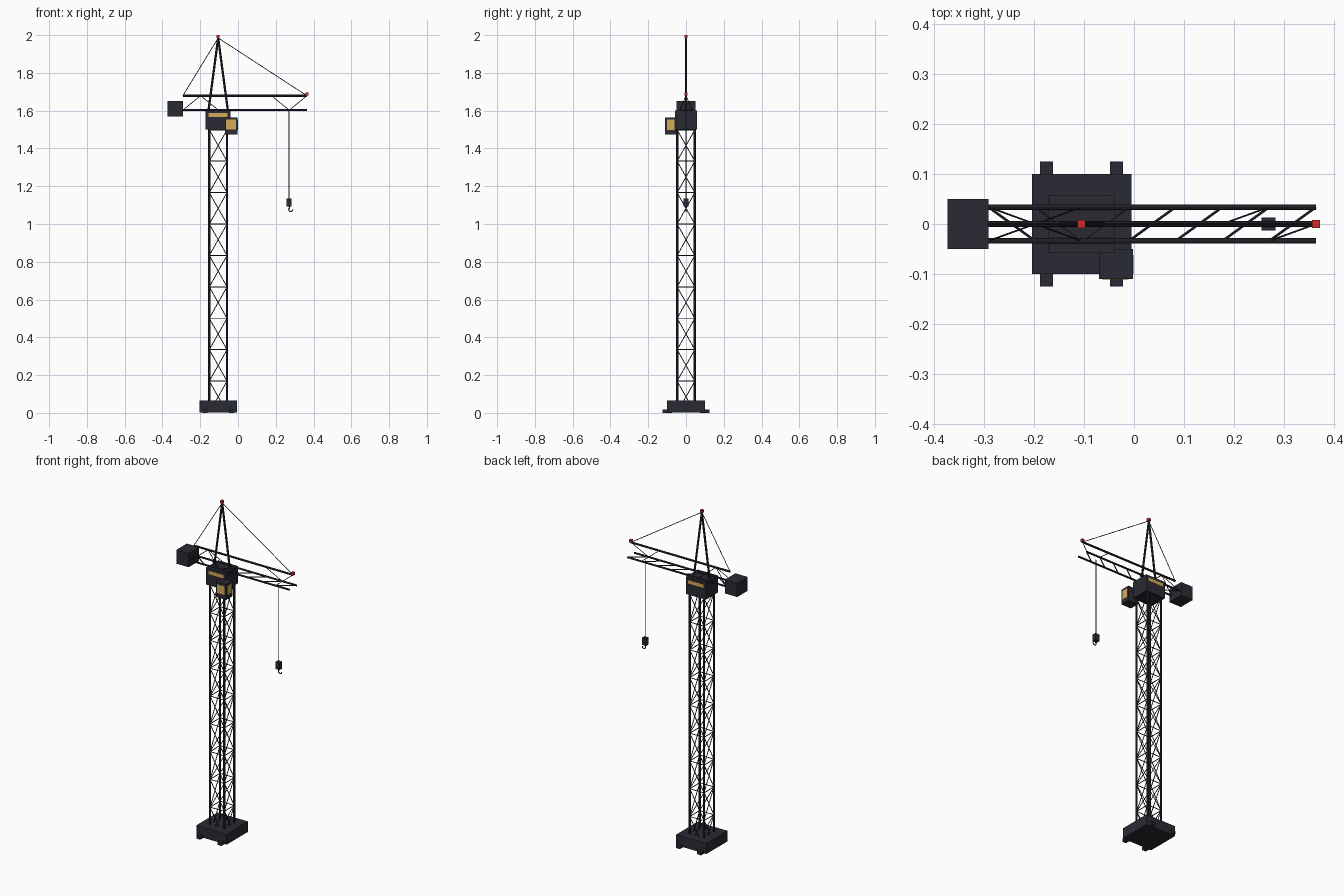
import bpy, bmesh, math
from mathutils import Vector, Matrix

default = bpy.data.objects.get("Cube")
if default:
    bpy.data.objects.remove(default, do_unlink=True)


def material(name, rgb):
    m = bpy.data.materials.new(name)
    m.use_nodes = True
    m.diffuse_color = (*rgb, 1)
    bsdf = next(n for n in m.node_tree.nodes if n.type == 'BSDF_PRINCIPLED')
    bsdf.inputs["Base Color"].default_value = (*rgb, 1)
    return m


STEEL = material("dark steel", (0.023, 0.023, 0.034))
AMBER = material("amber glass", (0.68, 0.41, 0.1))
RED = material("red lamp", (0.62, 0.025, 0.025))


def finish(name, bm, mat):
    mesh = bpy.data.meshes.new(name)
    bm.to_mesh(mesh)
    bm.free()
    mesh.materials.append(mat)
    obj = bpy.data.objects.new(name, mesh)
    bpy.context.scene.collection.objects.link(obj)
    return obj


def box(name, x, y, z, mat=STEEL):
    """Box from (min, max) ranges on each axis."""
    bm = bmesh.new()
    centre = Vector([sum(r) / 2 for r in (x, y, z)])
    size = [r[1] - r[0] for r in (x, y, z)]
    bmesh.ops.create_cube(bm, size=1, matrix=Matrix.Translation(centre) @ Matrix.Diagonal((*size, 1)))
    return finish(name, bm, mat)


def tubes(name, segments, width, sides=8):
    """Faceted round bars joining pairs of points, in one object."""
    bm = bmesh.new()
    for a, b in segments:
        a, b = Vector(a), Vector(b)
        turn = (b - a).to_track_quat('Z', 'Y').to_matrix().to_4x4()
        bmesh.ops.create_cone(bm, cap_ends=True, segments=sides, radius1=width / 2, radius2=width / 2,
                              depth=(b - a).length, matrix=Matrix.Translation((a + b) / 2) @ turn)
    return finish(name, bm, STEEL)


CX = -0.105      # mast axis
HALF = 0.047     # mast half width

# Base and feet
box("base_block", (CX - 0.1, CX + 0.1), (-0.1, 0.1), (0.003, 0.066))
for sx, side in ((-1, "right"), (1, "left")):
    for sy, end in ((-1, "front"), (1, "back")):
        fx, fy = CX + sx * 0.07, sy * 0.1
        box(f"foot_{end}_{side}", (fx - 0.013, fx + 0.013), (fy - 0.025, fy + 0.025), (0, 0.018))

# Mast: four posts, rings and crossed braces
corners = [(CX + sx * HALF, sy * HALF) for sx, sy in ((-1, -1), (1, -1), (1, 1), (-1, 1))]
tubes("mast_posts", [((*c, 0.04), (*c, 1.52)) for c in corners], 0.012)
rings, braces = [], []
step = 0.1663
for i in range(9):
    low = 0.002 + i * step
    high = low + step
    for k in range(4):
        a, b = corners[k], corners[(k + 1) % 4]
        rings.append(((*a, high), (*b, high)))
        braces += [((*a, low), (*b, high)), ((*b, low), (*a, high))]
tubes("mast_rings", rings, 0.005, 6)
tubes("mast_braces", braces, 0.0045, 6)

# Slewing housing with amber strips front and back
box("slewing_housing", (CX - 0.066, CX + 0.066), (-0.057, 0.057), (1.5, 1.602))
for sy, end in ((-1, "front"), (1, "back")):
    y = sorted((sy * 0.055, sy * 0.058))
    box(f"amber_strip_{end}", (CX - 0.05, CX + 0.05), y, (1.567, 1.587), AMBER)

# Operator cab
box("cab", (-0.07, -0.002), (-0.11, -0.05), (1.473, 1.564))
box("cab_window_front", (-0.063, -0.011), (-0.111, -0.108), (1.5, 1.552), AMBER)
box("cab_window_side", (-0.004, -0.001), (-0.1, -0.062), (1.498, 1.552), AMBER)

# Jib: triangular truss
X0, X1, LOW, TOP, SIDE = -0.292, 0.365, 1.603, 1.679, 0.034
tubes("jib_lower_chords", [((X0, s * SIDE, LOW), (X1, s * SIDE, LOW)) for s in (-1, 1)], 0.011)
tubes("jib_top_chord", [((X0, 0, TOP), (X1, 0, TOP))], 0.012)
nodes = [X0 + i * (X1 - X0) / 7 for i in range(8)]
floor = []
for i in range(7):
    s = 1 if i < 2 else -1
    floor.append(((nodes[i], s * SIDE, LOW), (nodes[i + 1], -s * SIDE, LOW)))
tubes("jib_floor_braces", floor, 0.006, 6)
web = []
for s in (-1, 1):
    web.append(((nodes[0], s * SIDE, LOW), (nodes[1], 0, TOP)))
    web.append(((nodes[1], 0, TOP), (nodes[2], s * SIDE, LOW)))
web.append(((nodes[5], 0, TOP), (nodes[6], SIDE, LOW)))
web.append(((nodes[6], -SIDE, LOW), (nodes[7], 0, TOP)))
tubes("jib_web_braces", web, 0.004, 6)
box("counterweight", (-0.374, -0.292), (-0.05, 0.05), (1.568, 1.65))

# Tower head and stays
APEX = (CX, 0, 1.985)
tubes("tower_head_legs", [((CX + s * 0.052, 0, 1.595), APEX) for s in (-1, 1)], 0.012)
tubes("stays", [(APEX, (X0, 0, TOP)), (APEX, (X1, 0, TOP))], 0.004, 6)

# Warning lamps
for name, x, z in (("lamp_head", CX, 1.992), ("lamp_jib_tip", X1, 1.688)):
    box(name, (x - 0.008, x + 0.008), (-0.008, 0.008), (z - 0.008, z + 0.008), RED)

# Hoist rope, hook block and hook
HX = 0.27
tubes("hoist_rope", [((HX, 0, 1.12), (HX, 0, LOW))], 0.0045, 6)
box("hook_block", (HX - 0.014, HX + 0.014), (-0.013, 0.013), (1.092, 1.134))
points = [(HX, 0, 1.095)]
for i in range(8):
    t = math.radians(120 + i * 34)
    points.append((HX + 0.009 + 0.011 * math.cos(t), 0, 1.077 + 0.011 * math.sin(t)))
tubes("hook", list(zip(points, points[1:])), 0.006, 6)
